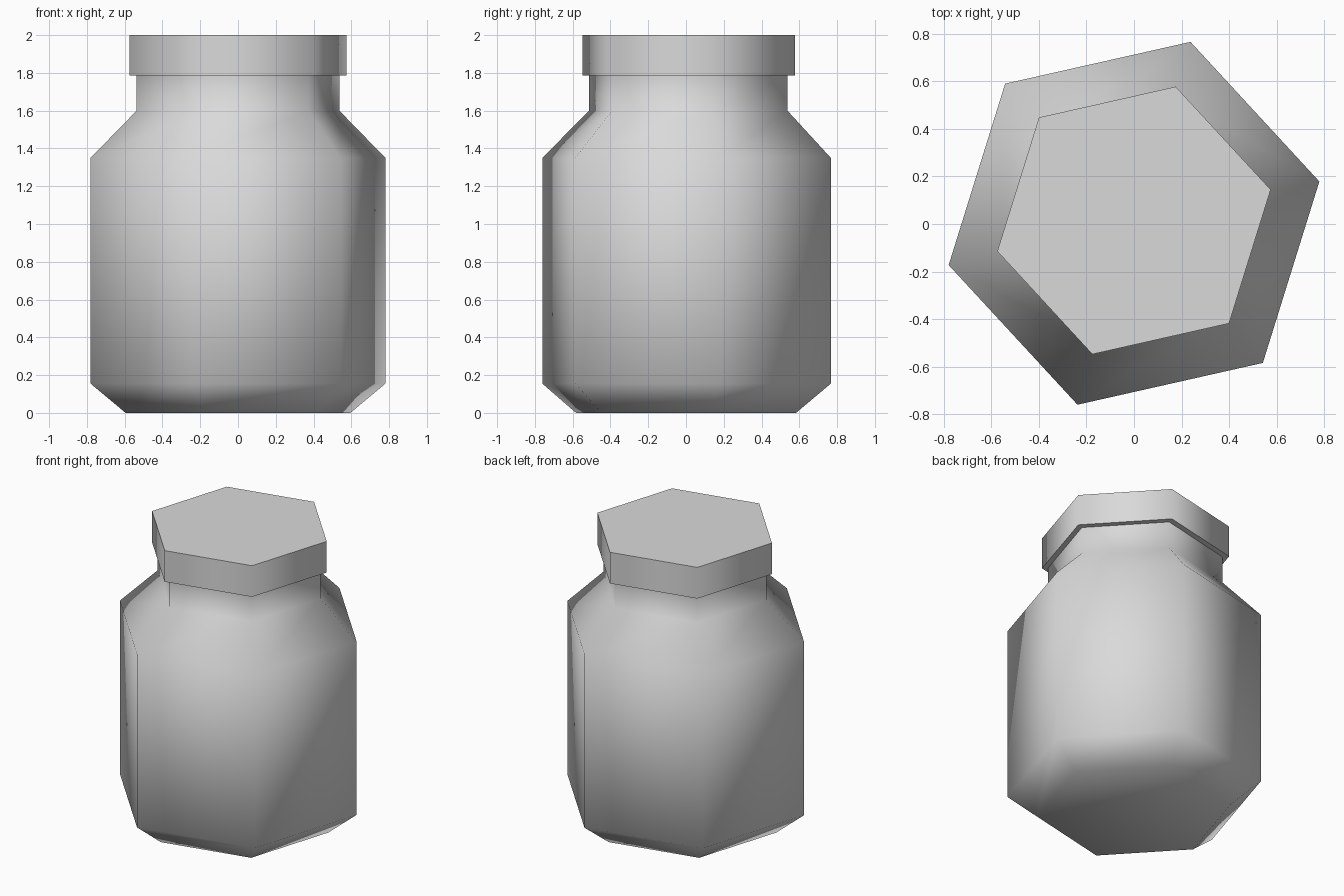
import bpy
import bmesh
from math import cos, sin, radians

SIDES = 6
TURN = radians(12.7)

cube = bpy.data.objects.get("Cube")
if cube:
    bpy.data.objects.remove(cube, do_unlink=True)

grey = bpy.data.materials.new("light grey")
grey.use_nodes = True
grey.diffuse_color = (0.7, 0.7, 0.7, 1)
grey.node_tree.nodes["Principled BSDF"].inputs["Base Color"].default_value = (0.7, 0.7, 0.7, 1)


def hexagonal_part(name, profile):
    """Stack hexagonal rings given as (radius, height, y offset) and cap both ends."""
    bm = bmesh.new()
    rings = []
    for radius, z, y in profile:
        angles = [TURN + radians(360 / SIDES) * i for i in range(SIDES)]
        rings.append([bm.verts.new((radius * cos(a), radius * sin(a) + y, z)) for a in angles])
    for low, high in zip(rings, rings[1:]):
        for i in range(SIDES):
            j = (i + 1) % SIDES
            bm.faces.new((low[i], low[j], high[j], high[i]))
    bm.faces.new(rings[0][::-1])
    bm.faces.new(rings[-1])
    mesh = bpy.data.meshes.new(name)
    bm.to_mesh(mesh)
    bm.free()
    mesh.materials.append(grey)
    obj = bpy.data.objects.new(name, mesh)
    bpy.context.collection.objects.link(obj)
    # Corners of the hexagon blend smoothly, right-angled rims stay crisp
    bpy.ops.object.select_all(action='DESELECT')
    obj.select_set(True)
    bpy.context.view_layer.objects.active = obj
    bpy.ops.object.shade_smooth_by_angle(angle=radians(75))
    return obj


# Jar: chamfered base, straight walls, sloped shoulder and neck
hexagonal_part("jar_body", [
    (0.61, 0.0, 0.0),
    (0.80, 0.155, 0.003),
    (0.80, 1.35, 0.003),
    (0.55, 1.6, 0.012),
    (0.55, 1.785, 0.012),
])

# Lid: short overhanging hexagonal cap
hexagonal_part("lid", [(0.59, 1.785, 0.015), (0.59, 2.0, 0.015)])
